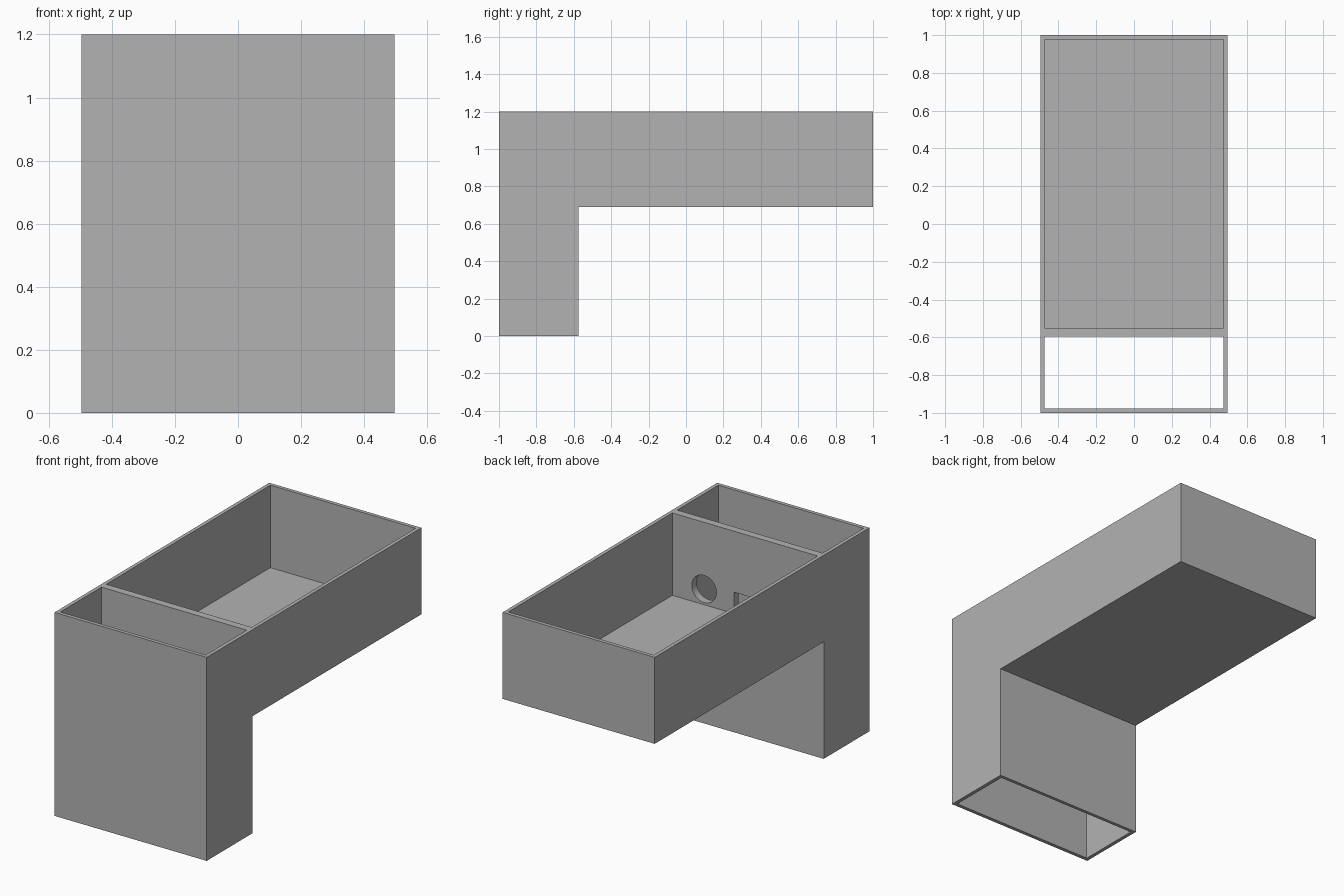
import bpy
import bmesh
from math import pi, radians

cube = bpy.data.objects.get("Cube")
if cube:
    bpy.data.objects.remove(cube, do_unlink=True)

# Main dimensions
HALF_W = 0.496
WALL = 0.022
TOP, UNDER, FLOOR = 1.2, 0.69, 0.714
LEG_BACK = -0.575
DIVIDER = (-0.595, -0.55)

grey = bpy.data.materials.new("plain grey")
grey.use_nodes = True
grey.diffuse_color = (0.45, 0.45, 0.45, 1)
grey.node_tree.nodes["Principled BSDF"].inputs["Base Color"].default_value = (0.45, 0.45, 0.45, 1)


def cut(target, cutter):
    """Subtract the active cutter from the target, then remove it."""
    cutter.hide_render = True
    mod = target.modifiers.new("cut", "BOOLEAN")
    mod.operation = "DIFFERENCE"
    mod.solver = "EXACT"
    mod.object = cutter
    bpy.ops.object.select_all(action="DESELECT")
    target.select_set(True)
    bpy.context.view_layer.objects.active = target
    bpy.ops.object.modifier_apply(modifier=mod.name)
    bpy.data.objects.remove(cutter, do_unlink=True)


def box(name, xs, ys, zs):
    """Box between pairs of limits."""
    spans = (xs, ys, zs)
    bpy.ops.mesh.primitive_cube_add(size=1, location=[(a + b) / 2 for a, b in spans])
    obj = bpy.context.object
    obj.name = name
    obj.scale = [b - a for a, b in spans]
    bpy.ops.object.transform_apply(location=False, rotation=False, scale=True)
    return obj


# Housing: L-shaped side profile extruded across the width
profile = [(-1, 0), (LEG_BACK, 0), (LEG_BACK, UNDER), (1, UNDER), (1, TOP), (-1, TOP)]
bm = bmesh.new()
side = bm.faces.new([bm.verts.new((-HALF_W, y, z)) for y, z in profile])
ext = bmesh.ops.extrude_face_region(bm, geom=[side])
verts = [v for v in ext["geom"] if isinstance(v, bmesh.types.BMVert)]
bmesh.ops.translate(bm, verts=verts, vec=(2 * HALF_W, 0, 0))
bmesh.ops.recalc_face_normals(bm, faces=bm.faces)
mesh = bpy.data.meshes.new("housing")
bm.to_mesh(mesh)
bm.free()
mesh.materials.append(grey)
housing = bpy.data.objects.new("housing", mesh)
bpy.context.collection.objects.link(housing)

# Open shaft through the leg and the open tray behind it
inner = (-HALF_W + WALL, HALF_W - WALL)
cut(housing, box("shaft_cutter", inner, (-1 + WALL, DIVIDER[0]), (-0.1, TOP + 0.1)))
cut(housing, box("tray_cutter", inner, (DIVIDER[1], 1 - WALL), (FLOOR, TOP + 0.1)))

# Round and rectangular openings in the divider
mid = sum(DIVIDER) / 2
bpy.ops.mesh.primitive_cylinder_add(vertices=48, radius=0.08, depth=0.15,
                                    location=(0.267, mid, 0.807), rotation=(pi / 2, 0, 0))
cut(housing, bpy.context.object)
cut(housing, box("slot_cutter", (-0.12, 0.073), (mid - 0.07, mid + 0.07), (0.75, 0.84)))

# Crisp corners, smooth bore
housing.select_set(True)
bpy.context.view_layer.objects.active = housing
bpy.ops.object.shade_smooth_by_angle(angle=radians(30))
